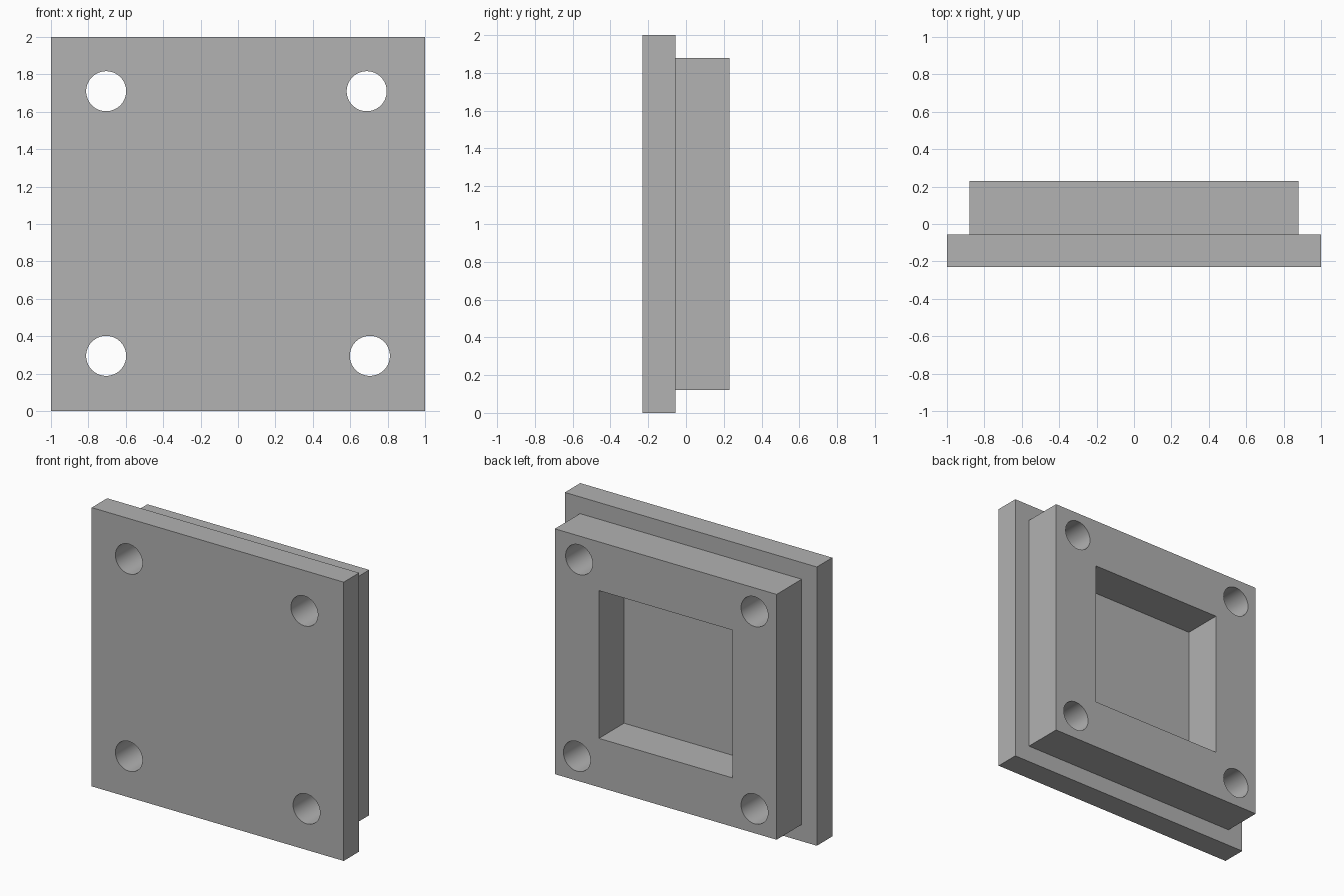
import bpy
import math
from mathutils import Matrix, Vector

if "Cube" in bpy.data.objects:
    bpy.data.objects.remove(bpy.data.objects["Cube"], do_unlink=True)

# One plain grey for the whole model
grey = bpy.data.materials.new("plain_grey")
grey.use_nodes = True
colour = (0.445, 0.445, 0.445, 1)
grey.diffuse_color = colour
grey.node_tree.nodes["Principled BSDF"].inputs["Base Color"].default_value = colour

FRONT, STEP, BACK = -0.23, -0.055, 0.23
HOLE_RADIUS = 0.107
HOLES = [(-0.705, 0.295), (0.705, 0.295), (-0.705, 1.71), (0.688, 1.71)]


def slab(name, half, y0, y1):
    """Square slab centred on x = 0, z = 1, running from y0 to y1."""
    bpy.ops.mesh.primitive_cube_add(size=1)
    obj = bpy.context.object
    obj.name = name
    obj.data.transform(Matrix.Translation(Vector((0, (y0 + y1) / 2, 1)))
                       @ Matrix.Diagonal((2 * half, y1 - y0, 2 * half, 1)))
    obj.data.materials.append(grey)
    return obj


def hole_cutter(x, z):
    bpy.ops.mesh.primitive_cylinder_add(
        vertices=64, radius=HOLE_RADIUS, depth=1,
        location=(x, 0, z), rotation=(math.pi / 2, 0, 0))
    cutter = bpy.context.object
    cutter.name = "hole_cutter"
    cutter.data.materials.append(grey)
    return cutter


def cut(obj, cutters):
    """Subtract every cutter from the part, then smooth the hole walls."""
    bpy.ops.object.select_all(action="DESELECT")
    bpy.context.view_layer.objects.active = obj
    obj.select_set(True)
    for cutter in cutters:
        mod = obj.modifiers.new("cut", "BOOLEAN")
        mod.operation = "DIFFERENCE"
        mod.solver = "EXACT"
        mod.object = cutter
        bpy.ops.object.modifier_apply(modifier=mod.name)
    bpy.ops.object.shade_smooth_by_angle(angle=math.radians(30))


# Front plate and the smaller frame behind it
plate = slab("front_plate", 1.0, FRONT, STEP)
frame = slab("back_frame", 0.88, STEP, BACK)

# Bolt holes pass through both parts; the square pocket opens the frame
holes = [hole_cutter(x, z) for x, z in HOLES]
pocket = slab("pocket_cutter", 0.53, STEP - 0.1, BACK + 0.1)
cut(plate, holes)
cut(frame, holes + [pocket])

for cutter in holes + [pocket]:
    bpy.data.objects.remove(cutter, do_unlink=True)
